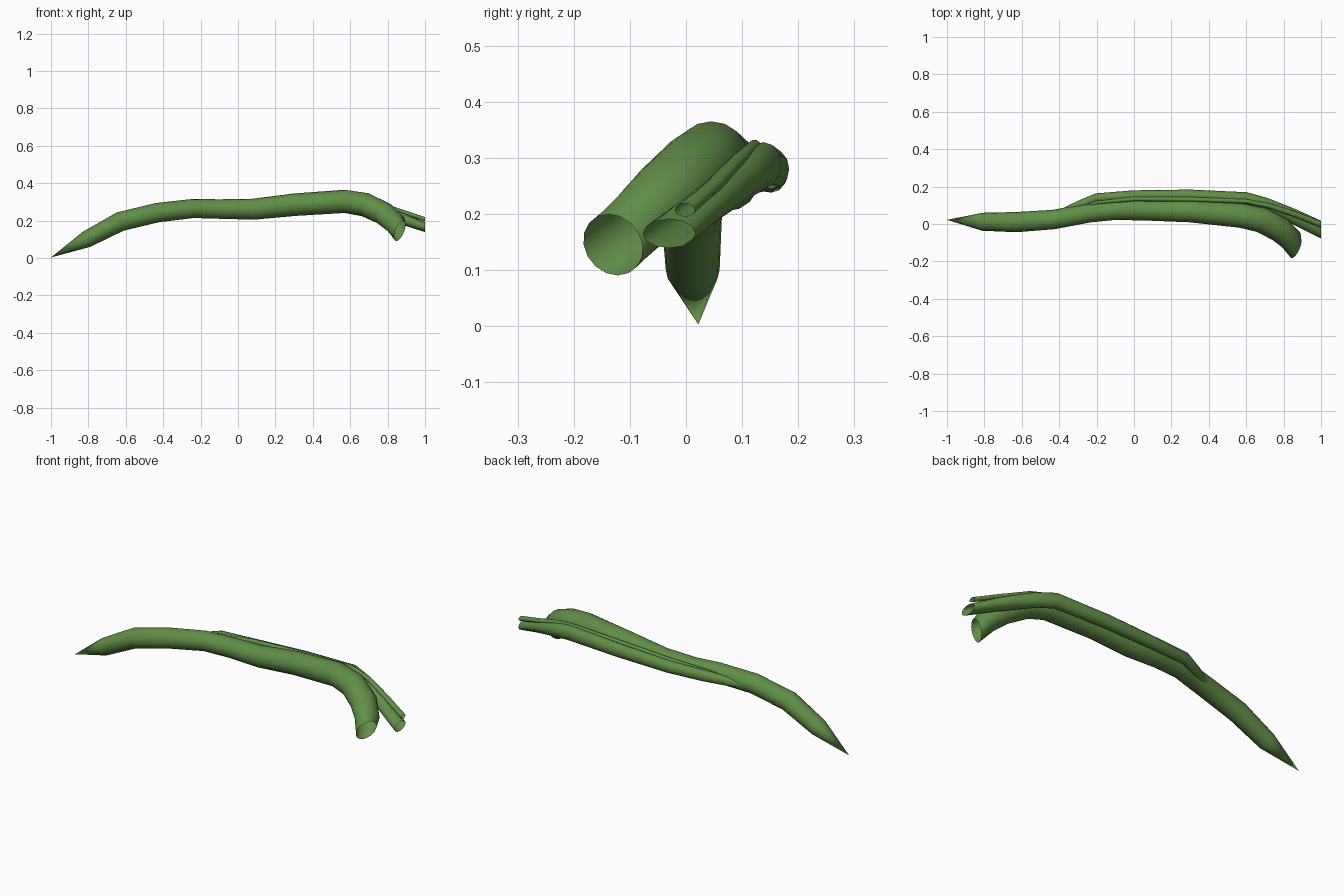
import bpy, bmesh, math
from mathutils import Vector

green = bpy.data.materials.new("stalk green")
green.diffuse_color = (0.12, 0.27, 0.065, 1)


def stalk(name, rings, sides, end_normal, pointed=False):
    """Loft an open tube through rings of (x, y, z, half width, half height)."""
    bm = bmesh.new()
    pts = [Vector(r[:3]) for r in rings]
    loops = []
    for i, r in enumerate(rings):
        t = (pts[min(i + 1, len(pts) - 1)] - pts[max(i - 1, 0)]).normalized()
        if i == len(rings) - 1:
            t = Vector(end_normal).normalized()
        side = t.cross(Vector((0, 0, 1))).normalized()
        up = side.cross(t)
        if pointed and i == 0:
            loops.append([bm.verts.new(pts[0])] * sides)
            continue
        loops.append([bm.verts.new(pts[i] + side * r[3] * math.cos(a) + up * r[4] * math.sin(a))
                      for a in (2 * math.pi * k / sides for k in range(sides))])
    for a, b in zip(loops, loops[1:]):
        for k in range(sides):
            n = (k + 1) % sides
            if a[k] is a[n]:
                bm.faces.new((a[k], b[n], b[k]))
            else:
                bm.faces.new((a[k], a[n], b[n], b[k]))
    bmesh.ops.recalc_face_normals(bm, faces=bm.faces)
    me = bpy.data.meshes.new(name)
    bm.to_mesh(me)
    bm.free()
    me.materials.append(green)
    me.polygons.foreach_set("use_smooth", [True] * len(me.polygons))
    ob = bpy.data.objects.new(name, me)
    bpy.context.collection.objects.link(ob)
    return ob


# Main stem: pointed at the left, bent over and open at the right
stalk("main_stem", [
    (-1.0, 0.022, 0.003, 0, 0),
    (-0.81, 0.012, 0.10, 0.048, 0.045),
    (-0.63, 0.010, 0.195, 0.054, 0.052),
    (-0.43, 0.024, 0.243, 0.052, 0.052),
    (-0.24, 0.059, 0.265, 0.051, 0.051),
    (-0.10, 0.075, 0.262, 0.053, 0.052),
    (0.08, 0.074, 0.261, 0.056, 0.056),
    (0.30, 0.069, 0.285, 0.060, 0.060),
    (0.57, 0.045, 0.303, 0.065, 0.062),
    (0.68, 0.022, 0.285, 0.068, 0.064),
    (0.78, -0.030, 0.238, 0.068, 0.062),
    (0.84, -0.085, 0.186, 0.062, 0.057),
    (0.865, -0.130, 0.145, 0.058, 0.058),
], 16, (0.85, -0.40, -0.34), True)

# Larger side shoot hugging the back of the stem
stalk("large_shoot", [
    (-0.42, 0.055, 0.232, 0.010, 0.012),
    (-0.30, 0.100, 0.255, 0.022, 0.025),
    (-0.20, 0.138, 0.270, 0.026, 0.030),
    (0.0, 0.152, 0.270, 0.028, 0.032),
    (0.30, 0.154, 0.280, 0.030, 0.036),
    (0.60, 0.138, 0.288, 0.032, 0.040),
    (0.70, 0.108, 0.268, 0.034, 0.038),
    (0.85, 0.042, 0.220, 0.040, 0.032),
    (1.0, -0.030, 0.165, 0.047, 0.026),
], 12, (1, 0, -0.03))

# Thin side shoot lying between the two
stalk("thin_shoot", [
    (-0.40, 0.055, 0.258, 0.007, 0.007),
    (-0.20, 0.115, 0.285, 0.011, 0.011),
    (0.0, 0.134, 0.298, 0.012, 0.012),
    (0.30, 0.132, 0.312, 0.012, 0.012),
    (0.60, 0.122, 0.319, 0.013, 0.013),
    (0.72, 0.098, 0.300, 0.013, 0.012),
    (0.86, 0.052, 0.253, 0.015, 0.012),
    (1.0, -0.002, 0.207, 0.018, 0.012),
], 10, (1, 0, -0.03))
